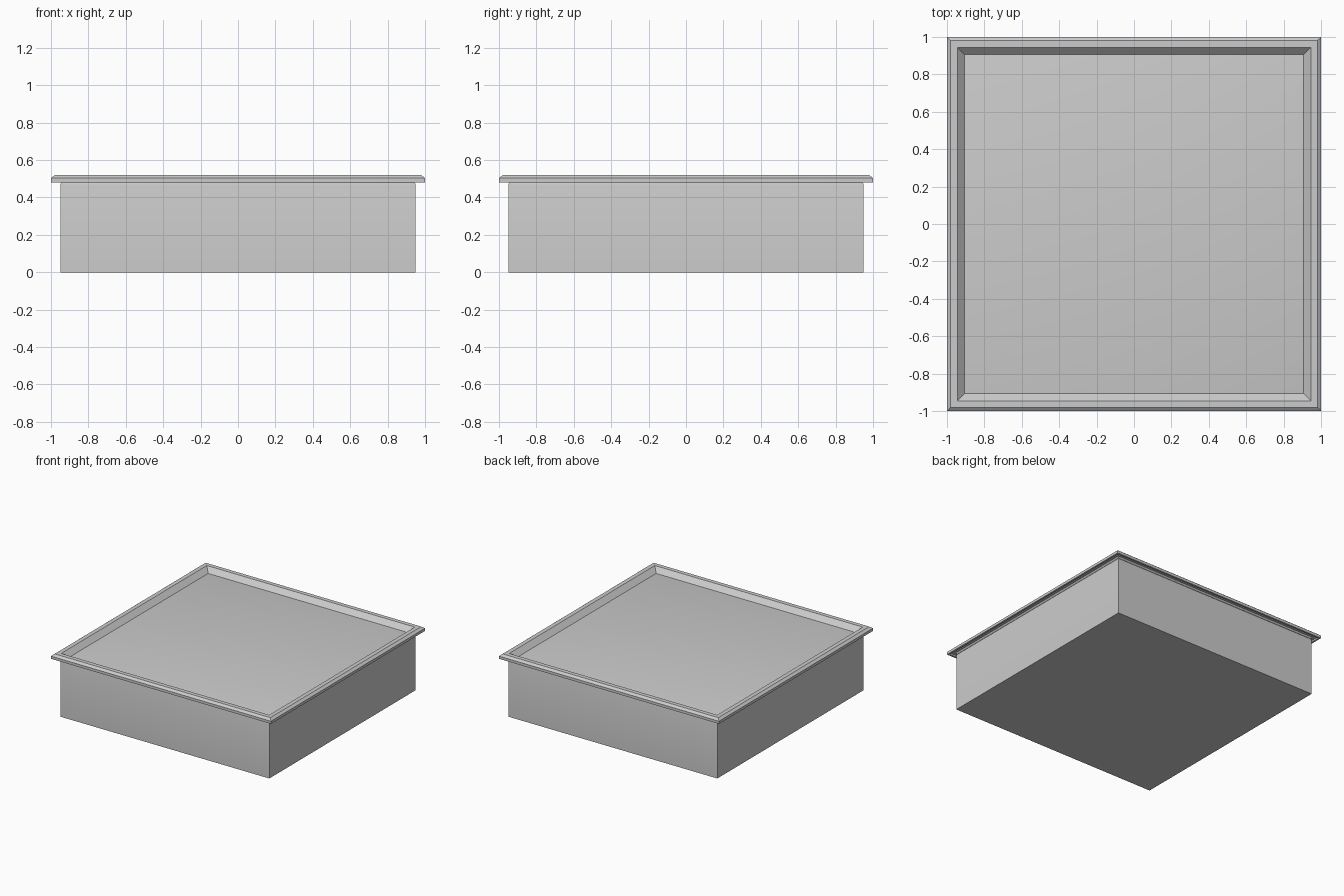
import bpy, bmesh, math

if "Cube" in bpy.data.objects:
    bpy.data.objects.remove(bpy.data.objects["Cube"])

def square_sweep(name, profile, closed=False, cap=False):
    """Sweep a (half width, z) profile around a square, with mitred corners."""
    bm = bmesh.new()
    corners = [(-1, -1), (1, -1), (1, 1), (-1, 1)]
    rings = [[bm.verts.new((cx * r, cy * r, z)) for cx, cy in corners]
             for r, z in profile]
    n = len(rings)
    for i in range(n if closed else n - 1):
        a, b = rings[i], rings[(i + 1) % n]
        for k in range(4):
            m = (k + 1) % 4
            bm.faces.new((a[k], a[m], b[m], b[k]))
    if cap:
        bm.faces.new(rings[0][::-1])
        bm.faces.new(rings[-1])
    bmesh.ops.recalc_face_normals(bm, faces=bm.faces)
    mesh = bpy.data.meshes.new(name)
    bm.to_mesh(mesh)
    bm.free()
    obj = bpy.data.objects.new(name, mesh)
    bpy.context.collection.objects.link(obj)
    return obj

# Solid box body with a small rounded top edge
rad = 0.012
edge = [(0.95 - rad + rad * math.cos(t), 0.48 - rad + rad * math.sin(t))
        for t in (0, math.pi / 6, math.pi / 3, math.pi / 2)]
body = square_sweep("box_body", [(0.95, 0.0)] + edge, cap=True)

# Overhanging frame: chamfered outside, sloped inside, shallow groove below
rim = square_sweep("top_rim", [
    (0.905, 0.48), (0.945, 0.519), (0.98, 0.519), (1.0, 0.503),
    (1.0, 0.481), (0.985, 0.481), (0.98, 0.491), (0.955, 0.491),
    (0.945, 0.479), (0.93, 0.478)], closed=True)

# Smooth only the rounded edge
bpy.ops.object.select_all(action='DESELECT')
body.select_set(True)
bpy.context.view_layer.objects.active = body
bpy.ops.object.shade_smooth_by_angle(angle=math.radians(35))
